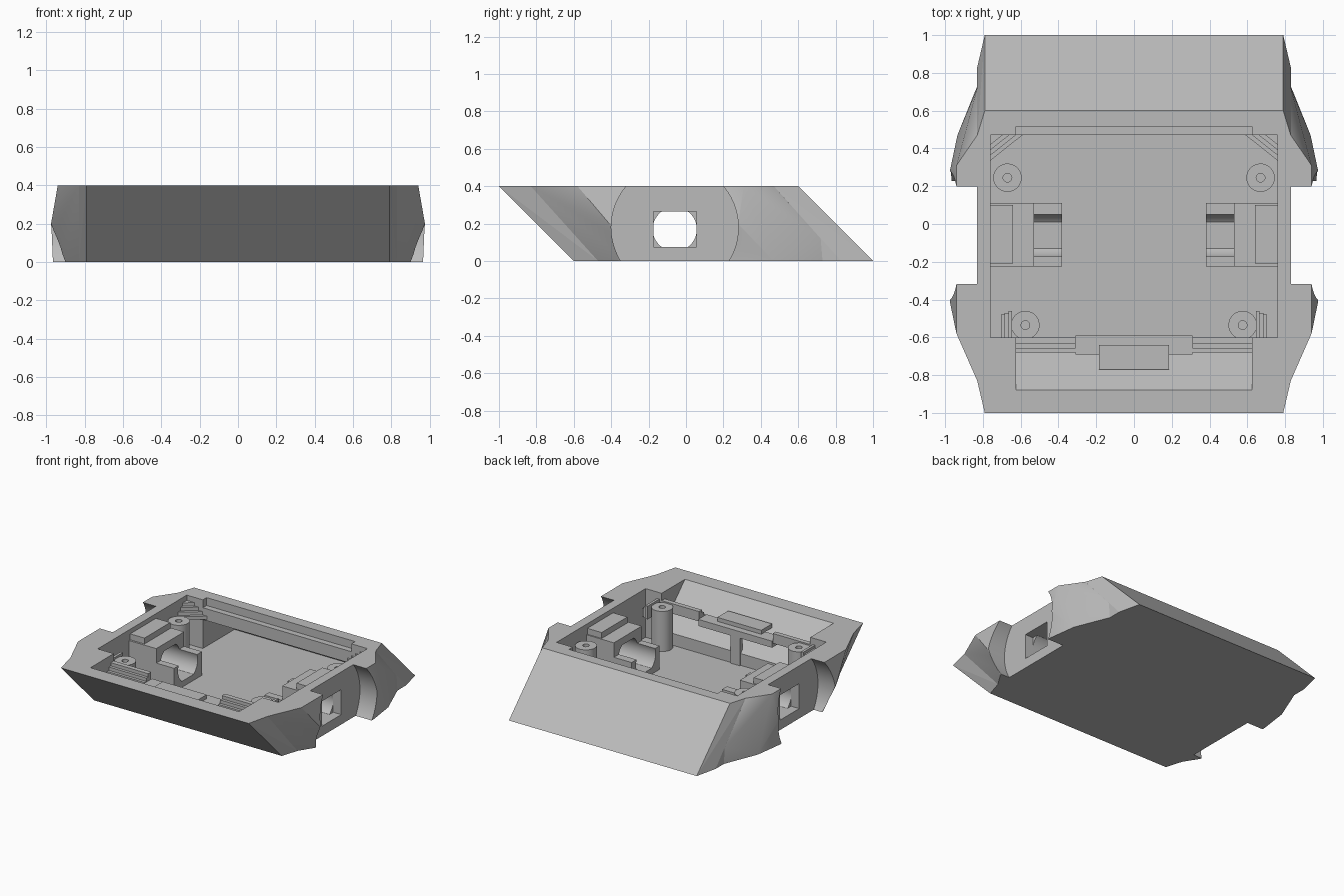
import bpy, bmesh, math
from mathutils import Matrix, Vector

old = bpy.data.objects.get("Cube")
if old:
    bpy.data.objects.remove(old, do_unlink=True)

grey = bpy.data.materials.new("plain_grey")
grey.use_nodes = True
grey.diffuse_color = (0.5, 0.5, 0.5, 1)
grey.node_tree.nodes["Principled BSDF"].inputs["Base Color"].default_value = (0.5, 0.5, 0.5, 1)

H, FLOOR = 0.4, 0.03
AXLE_Y, AXLE_Z = -0.06, 0.17


def finish(name, bm):
    bmesh.ops.recalc_face_normals(bm, faces=bm.faces)
    me = bpy.data.meshes.new(name)
    bm.to_mesh(me)
    bm.free()
    me.materials.append(grey)
    ob = bpy.data.objects.new(name, me)
    bpy.context.collection.objects.link(ob)
    return ob


def hull(name, pts):
    bm = bmesh.new()
    for p in pts:
        bm.verts.new(p)
    res = bmesh.ops.convex_hull(bm, input=bm.verts[:])
    unused = [v for v in res["geom_interior"] if isinstance(v, bmesh.types.BMVert)]
    bmesh.ops.delete(bm, geom=unused, context='VERTS')
    bmesh.ops.dissolve_limit(bm, angle_limit=0.01, verts=bm.verts[:], edges=bm.edges[:])
    return finish(name, bm)


def box(name, xs, ys, zs):
    bm = bmesh.new()
    bmesh.ops.create_cube(bm, size=1)
    for v in bm.verts:
        v.co = Vector([(a + b) / 2 + c * abs(b - a) for (a, b), c in zip((xs, ys, zs), v.co)])
    return finish(name, bm)


def prism(name, half, profile):
    """Extrude a y-z profile across x."""
    return hull(name, [(x, y, z) for x in (-half, half) for y, z in profile])


def cylinder(name, centre, r, depth, along_x=False, sides=48):
    bm = bmesh.new()
    m = Matrix.Translation(centre)
    if along_x:
        m = m @ Matrix.Rotation(math.pi / 2, 4, 'Y')
    bmesh.ops.create_cone(bm, cap_ends=True, segments=sides, radius1=r, radius2=r, depth=depth, matrix=m)
    return finish(name, bm)


def boolean(ob, tool, op='DIFFERENCE'):
    """Apply a boolean and discard the tool."""
    mod = ob.modifiers.new("cut", 'BOOLEAN')
    mod.operation, mod.solver, mod.object = op, 'EXACT', tool
    deps = bpy.context.evaluated_depsgraph_get()
    me = bpy.data.meshes.new_from_object(ob.evaluated_get(deps))
    ob.modifiers.clear()
    ob.data = me
    bpy.data.objects.remove(tool, do_unlink=True)


def smooth(ob):
    bpy.ops.object.select_all(action='DESELECT')
    ob.select_set(True)
    bpy.context.view_layer.objects.active = ob
    bpy.ops.object.shade_smooth_by_angle(angle=math.radians(25))


# Sheared hull with clipped corners
outline = [(0.79, -1, H), (0.83, -0.83, H), (0.83, 0.47, H), (0.79, 0.6, H),
           (0.79, -0.6, 0), (0.83, -0.47, 0), (0.83, 0.83, 0), (0.79, 1, 0)]
body = hull("body_tray", [(s * x, y, z) for s in (-1, 1) for x, y, z in outline])

# Inner cavity, sloping front pocket, rear undercut, lip slot
boolean(body, box("cavity", (-0.76, 0.76), (-0.6, 0.47), (FLOOR, 0.5)))
boolean(body, prism("front_pocket", 0.625, [(-0.98, 0.5), (-0.51, FLOOR), (-0.45, FLOOR), (-0.45, 0.5)]))
boolean(body, prism("rear_pocket", 0.625, [(0.4, FLOOR), (0.85, FLOOR), (0.63, 0.25), (0.4, 0.25)]))
boolean(body, box("lip_slot", (-0.625, 0.625), (0.4, 0.515), (0.34, 0.5)))
# Square axle opening through both side walls
boolean(body, box("axle_hole", (-1, 1), (-0.175, 0.055), (0.075, 0.265)))

# Side flares around the wheel wells
front_pts = [(0.83, -0.83, H), (0.94, -0.58, H), (0.94, -0.2, H), (0.83, -0.2, H),
             (0.975, -0.41, 0.2), (0.975, -0.2, 0.2), (0.83, -0.47, 0),
             (0.90, -0.36, 0), (0.90, -0.2, 0), (0.83, -0.2, 0)]
rear_pts = [(0.83, 0.47, H), (0.94, 0.31, H), (0.94, 0.1, H), (0.83, 0.1, H),
            (0.975, 0.28, 0.2), (0.975, 0.1, 0.2), (0.83, 0.72, 0.12), (0.83, 0.73, 0),
            (0.935, 0.47, 0), (0.965, 0.25, 0), (0.965, 0.1, 0), (0.83, 0.1, 0)]

for s, side in ((1, "left"), (-1, "right")):
    def span(a, b):
        return (min(s * a, s * b), max(s * a, s * b))

    for end, pts in (("front", front_pts), ("rear", rear_pts)):
        flare = hull(f"{end}_flare_{side}", [(s * x, y, z) for x, y, z in pts])
        boolean(flare, cylinder("well", (s * 0.95, AXLE_Y, 0.18), 0.34, 0.4, True, 64))
        smooth(flare)

    # Motor cradle: tall block, open inner trough, raised cap
    block = box(f"cradle_block_{side}", span(0.53, 0.762), (-0.225, 0.11), (FLOOR - 0.005, 0.32))
    trough = box(f"cradle_trough_{side}", span(0.38, 0.53), (-0.225, 0.11), (FLOOR - 0.005, 0.21))
    for part in (block, trough):
        bore = cylinder("bore", (0, AXLE_Y, AXLE_Z), 0.118, 2, True)
        clip = box("clip", (-2, 2), (-0.5, 0.5), (0.075, 0.265))
        boolean(bore, clip, 'INTERSECT')
        boolean(part, bore)
        smooth(part)
    box(f"cradle_cap_{side}", span(0.64, 0.762), (-0.21, 0.10), (0.32, 0.365))

    # Screw posts
    for end, x, y, top in (("front", 0.575, -0.535, 0.33), ("rear", 0.67, 0.245, 0.31)):
        post = cylinder(f"{end}_post_{side}", (s * x, y, (top + FLOOR) / 2), 0.075, top - FLOOR + 0.01)
        boolean(post, cylinder("screw_hole", (s * x, y, top), 0.023, 0.3, sides=24))
        smooth(post)

    # Stepped clip ribs beside the front posts
    for i in range(3):
        x = 0.645 + 0.02 * i
        box(f"clip_rib_{side}_{i}", span(x, x + 0.02), (-0.602, -0.46 - 0.01 * i), (0.25, 0.35 - 0.02 * i))

    # Stepped triangular shelves in the rear corners
    for i in range(4):
        d = 0.035 * i
        tri = [(0.761, 0.471), (0.59 + d, 0.471), (0.761, 0.335 + d * 0.8)]
        z = 0.26 + 0.025 * i
        hull(f"corner_shelf_{side}_{i}", [(s * x, y, h) for x, y in tri for h in (z, z + 0.025)])

    # Stepped front ledges
    for i in range(3):
        box(f"front_ledge_{side}_{i}", span(0.31, 0.626), (-0.68 + 0.022 * i, -0.6),
            (0.27 + 0.025 * i, 0.295 + 0.025 * i))

# Front latch bar with tab and support post
box("latch_bar", (-0.31, 0.31), (-0.69, -0.59), (0.24, 0.29))
box("latch_tab", (-0.185, 0.185), (-0.77, -0.64), (0.29, 0.32))
box("latch_post", (-0.04, 0.04), (-0.62, -0.59), (FLOOR - 0.005, 0.24))
